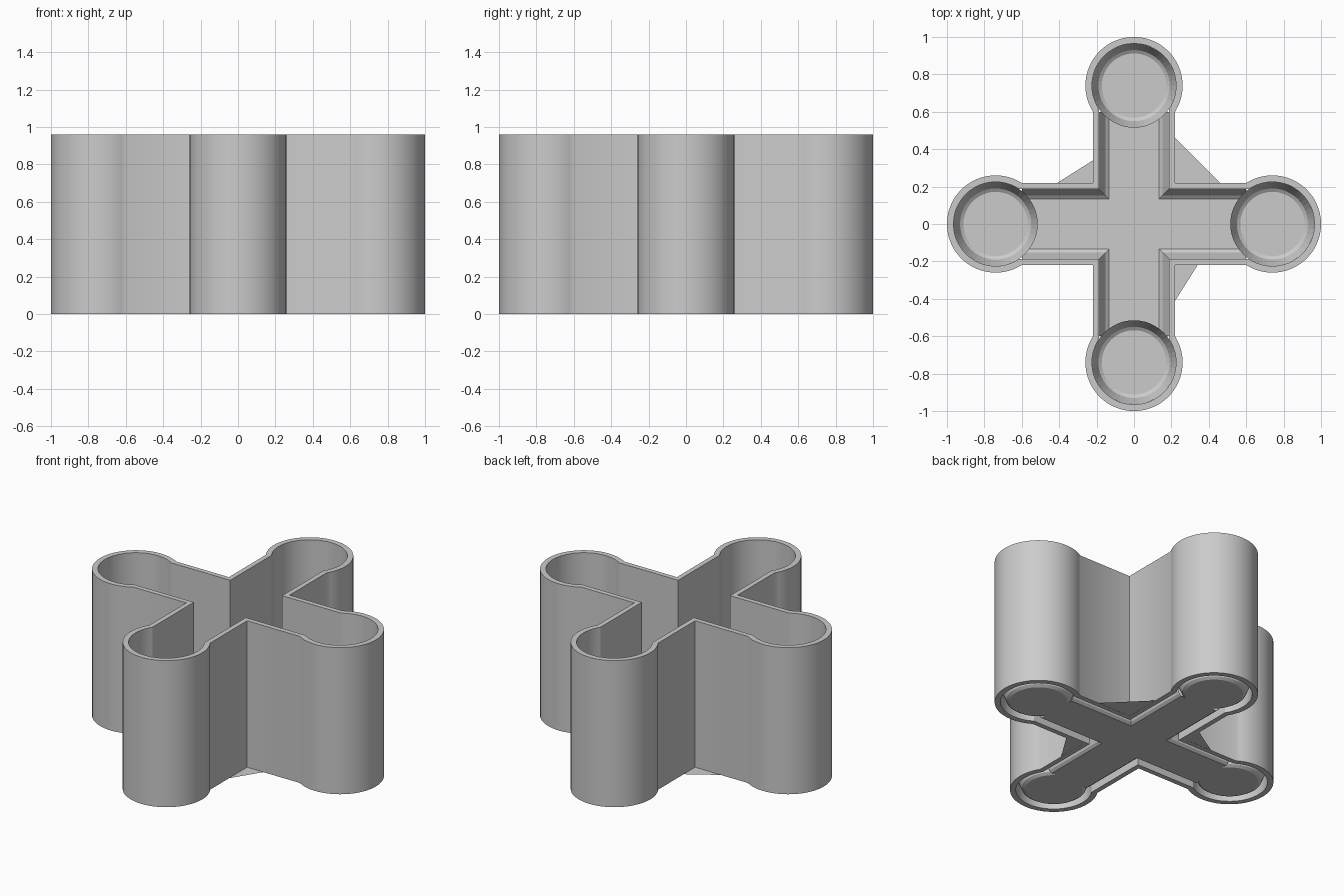
import bpy, bmesh
from math import sin, cos, pi, asin

if "Cube" in bpy.data.objects:
    bpy.data.objects.remove(bpy.data.objects["Cube"])

H = 0.96          # wall height
C = 0.74          # lobe centre distance
INNER_R, INNER_H = 0.225, 0.188


def finish(name, bm, smooth=True):
    me = bpy.data.meshes.new(name)
    bm.to_mesh(me)
    bm.free()
    ob = bpy.data.objects.new(name, me)
    bpy.context.collection.objects.link(ob)
    if smooth:
        bpy.context.view_layer.objects.active = ob
        ob.select_set(True)
        bpy.ops.object.shade_smooth_by_angle(angle=pi / 6)
        ob.select_set(False)
    return ob


def turned(points):
    """Repeat one arm's points around the four arms."""
    out = []
    for k in range(4):
        c, s = round(cos(k * pi / 2)), round(sin(k * pi / 2))
        out += [(x * c - y * s, x * s + y * c) for x, y in points]
    return out


def lobed_outline(r, h, n=40):
    a = pi - asin(h / r)
    arc = [(C + r * cos(-a + 2 * a * i / n), r * sin(-a + 2 * a * i / n)) for i in range(n + 1)]
    return turned(arc + [(h, h)])


def ring(bm, pts, z):
    return [bm.verts.new((x, y, z)) for x, y in pts]


def bridge(bm, a, b, keep=lambda i: True):
    n = len(a)
    for i in range(n):
        if keep(i):
            j = (i + 1) % n
            bm.faces.new((a[i], a[j], b[j], b[i]))


# Hollow cross-shaped wall with round lobes
bm = bmesh.new()
outer, inner = lobed_outline(0.26, 0.22), lobed_outline(INNER_R, INNER_H)
loops = [ring(bm, outer, 0), ring(bm, outer, H), ring(bm, inner, H), ring(bm, inner, 0)]
for i in range(4):
    bridge(bm, loops[i], loops[(i + 1) % 4])
bmesh.ops.recalc_face_normals(bm, faces=bm.faces)
finish("cross_wall", bm)

# Rounded cup floor in each lobe
for k in range(4):
    bm = bmesh.new()
    cx, cy = C * cos(k * pi / 2), C * sin(k * pi / 2)
    rings = []
    for r, z in ((INNER_R, 0.10), (0.19, 0.015), (0.172, 0.003)):
        rings.append(ring(bm, [(cx + r * cos(2 * pi * i / 48), cy + r * sin(2 * pi * i / 48))
                               for i in range(48)], z))
    bridge(bm, rings[0], rings[1])
    bridge(bm, rings[1], rings[2])
    bm.faces.new(rings[2])
    finish("lobe_floor_%d" % k, bm, False)

# Trough floor along the arms, open where it meets the lobes
bm = bmesh.new()
rings = []
for h, z in ((INNER_H, 0.10), (0.152, 0.015), (0.135, 0.002)):
    rings.append(ring(bm, turned([(0.6, -h), (0.6, h), (h, h)]), z))
for a, b in zip(rings, rings[1:]):
    bridge(bm, a, b, lambda i: i % 3 != 0)
bm.faces.new(rings[2])
finish("arm_floor", bm, False)

# Thin webs in three of the outer corners at the base
for name, sx, sy, lx, ly, up in (("back_right", 1, 1, 0.46, 0.46, True),
                                 ("back_left", -1, 1, 0.41, 0.34, False),
                                 ("front_right", 1, -1, 0.34, 0.41, True)):
    bm = bmesh.new()
    pts = [(sx * 0.22, sy * 0.22), (sx * lx, sy * 0.22), (sx * 0.22, sy * ly)]
    f = bm.faces.new(ring(bm, pts, 0.001))
    f.normal_update()
    if (f.normal.z > 0) != up:
        f.normal_flip()
    finish(name + "_web", bm, False)
